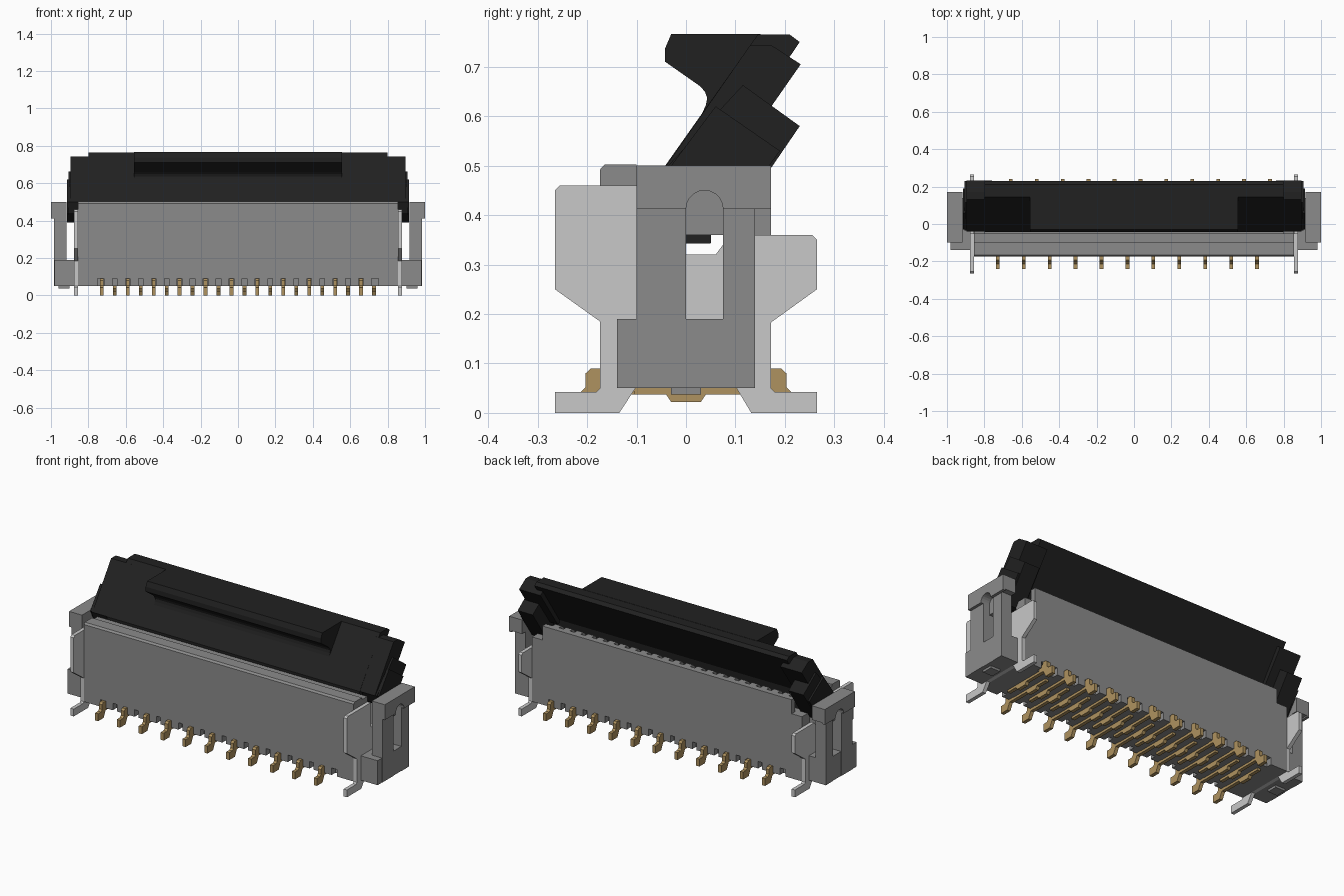
import bpy, bmesh, math

if "Cube" in bpy.data.objects:
    bpy.data.objects.remove(bpy.data.objects["Cube"])


def material(name, rgb):
    m = bpy.data.materials.new(name)
    m.diffuse_color = (*rgb, 1)
    m.use_nodes = True
    m.node_tree.nodes["Principled BSDF"].inputs["Base Color"].default_value = m.diffuse_color
    return m


GREY = material("housing grey", (0.26, 0.26, 0.26))
BLACK = material("lever black", (0.015, 0.015, 0.015))
SILVER = material("tab silver", (0.58, 0.58, 0.58))
GOLD = material("contact gold", (0.43, 0.29, 0.115))


def prism(bm, profile, x0, x1):
    """Extrude a (y, z) outline along x."""
    face = bm.faces.new([bm.verts.new((x0, y, z)) for y, z in profile])
    ext = bmesh.ops.extrude_face_region(bm, geom=[face])
    for v in ext["geom"]:
        if isinstance(v, bmesh.types.BMVert):
            v.co.x = x1


def box(bm, x0, x1, y0, y1, z0, z1):
    prism(bm, [(y0, z0), (y1, z0), (y1, z1), (y0, z1)], x0, x1)


def finish(bm, name, mat, mirror=False):
    bmesh.ops.recalc_face_normals(bm, faces=bm.faces)
    me = bpy.data.meshes.new(name)
    bm.to_mesh(me)
    bm.free()
    me.materials.append(mat)
    ob = bpy.data.objects.new(name, me)
    bpy.context.collection.objects.link(ob)
    if mirror:
        mod = ob.modifiers.new("mirror", 'MIRROR')
        mod.use_axis = (True, False, False)
        mod.use_mirror_merge = False
    return ob


PITCH = 0.0693
FIRST = -0.728
COUNT = 22

# Housing: front wall with small top step, back wall, floor
bm = bmesh.new()
prism(bm, [(-.174, .09), (-.05, .09), (-.05, .49), (-.1, .49), (-.1, .502),
           (-.165, .502), (-.174, .492)], -.855, .855)
box(bm, -.79, .79, .14, .172, .09, .5)
box(bm, -.855, .855, .1, .172, .09, .42)
box(bm, -.855, .855, -.14, .14, .05, .1)
finish(bm, "housing_body", GREY)

# Comb along the bottom edges of both walls
bm = bmesh.new()
for i in range(COUNT - 1):
    x = FIRST + (i + .5) * PITCH
    for y0, y1 in ((-.174, -.13), (.13, .172)):
        box(bm, x - .022, x + .022, y0, y1, .05, .092)
for s in (-1, 1):
    for y0, y1 in ((-.174, -.13), (.13, .172)):
        a, b = sorted((s * .75, s * .855))
        box(bm, a, b, y0, y1, .05, .092)
finish(bm, "housing_bottom_comb", GREY)

# Ribs along the top of the back wall
bm = bmesh.new()
for i in range(COUNT):
    x = FIRST + i * PITCH
    prism(bm, [(.09, .41), (.145, .41), (.145, .5), (.115, .5), (.095, .485)],
          x - .02, x + .02)
finish(bm, "back_wall_ribs", GREY)


# End posts with an arched slot, foot block and projecting cap
def arch(z0, y_back):
    arc = [(.0375 - .0375 * math.cos(math.pi * k / 10),
            .4125 + .0375 * math.sin(math.pi * k / 10)) for k in range(11)]
    inner = ([(0, z0)] if z0 < .4 else []) + arc
    if z0 < .4:
        inner.append((.075, z0))
    return [(-.1, z0)] + inner + [(y_back, z0), (y_back, .5), (-.1, .5)]


bm = bmesh.new()
prism(bm, arch(.05, .14), .918, .984)
prism(bm, arch(.4125, .172), .984, 1.0)
box(bm, .918, .984, .135, .172, .42, .5)
box(bm, .918, .945, -.002, .077, .36, .455)
box(bm, .876, .982, -.14, .139, .05, .19)
box(bm, .8, .854, -.14, .139, .05, .19)
box(bm, .9, .96, -.03, .03, .037, .052)
finish(bm, "end_posts", GREY, True)

# Solder tabs at both ends
bm = bmesh.new()
prism(bm, [(-.265, 0), (-.135, 0), (-.102, .05), (.102, .05), (.132, 0),
           (.265, 0), (.265, .042), (.18, .042), (.172, .05), (.172, .183),
           (.265, .25), (.265, .35), (.255, .36), (.09, .36), (.06, .32),
           (-.05, .32), (-.05, .46), (-.255, .46), (-.265, .45),
           (-.265, .25), (-.174, .185), (-.174, .05), (-.182, .042),
           (-.265, .042)], .855, .876)
finish(bm, "solder_tabs", SILVER, True)

# Contacts, alternating front and back
contact = [(-.24, 0), (-.19, 0), (-.172, .037), (-.04, .037), (-.03, .022),
           (.03, .022), (.04, .037), (.105, .037), (.105, .075),
           (-.165, .075), (-.172, .09), (-.192, .09), (-.203, .08),
           (-.203, .052), (-.213, .042), (-.24, .042)]
bm = bmesh.new()
for i in range(COUNT):
    x = FIRST + i * PITCH
    s = 1 if i % 2 == 0 else -1
    prism(bm, [(s * y, z) for y, z in contact], x - .01, x + .01)
finish(bm, "contacts", GOLD)

# Lever: tilted main plate
bm = bmesh.new()
prism(bm, [(-.042, .5), (-.042, .45), (0, .343), (.05, .343), (.06, .5),
           (.23, .75), (.21, .765), (.145, .765)], -.8, .8)
finish(bm, "lever_plate", BLACK)

# Lever grip lip
bm = bmesh.new()
prism(bm, [(.03, .6), (.04, .622), (.043, .637), (.038, .65), (.028, .661),
           (-.042, .71), (-.042, .738), (-.03, .766), (.15, .766), (.16, .75)],
      -.555, .555)
finish(bm, "lever_grip", BLACK)

# Lever shoulders and hinge arms
bm = bmesh.new()
prism(bm, [(-.04, .5), (.075, .48), (.232, .705), (.172, .744), (.13, .744)],
      .76, .895)
prism(bm, [(-.036, .5), (-.01, .44), (.07, .39), (.1, .39), (.23, .58),
           (.115, .663)], .81, .905)
prism(bm, [(-.03, .5), (0, .44), (.07, .39), (.09, .39), (.19, .53),
           (.06, .62)], .9, .915)
finish(bm, "lever_arms", BLACK, True)
